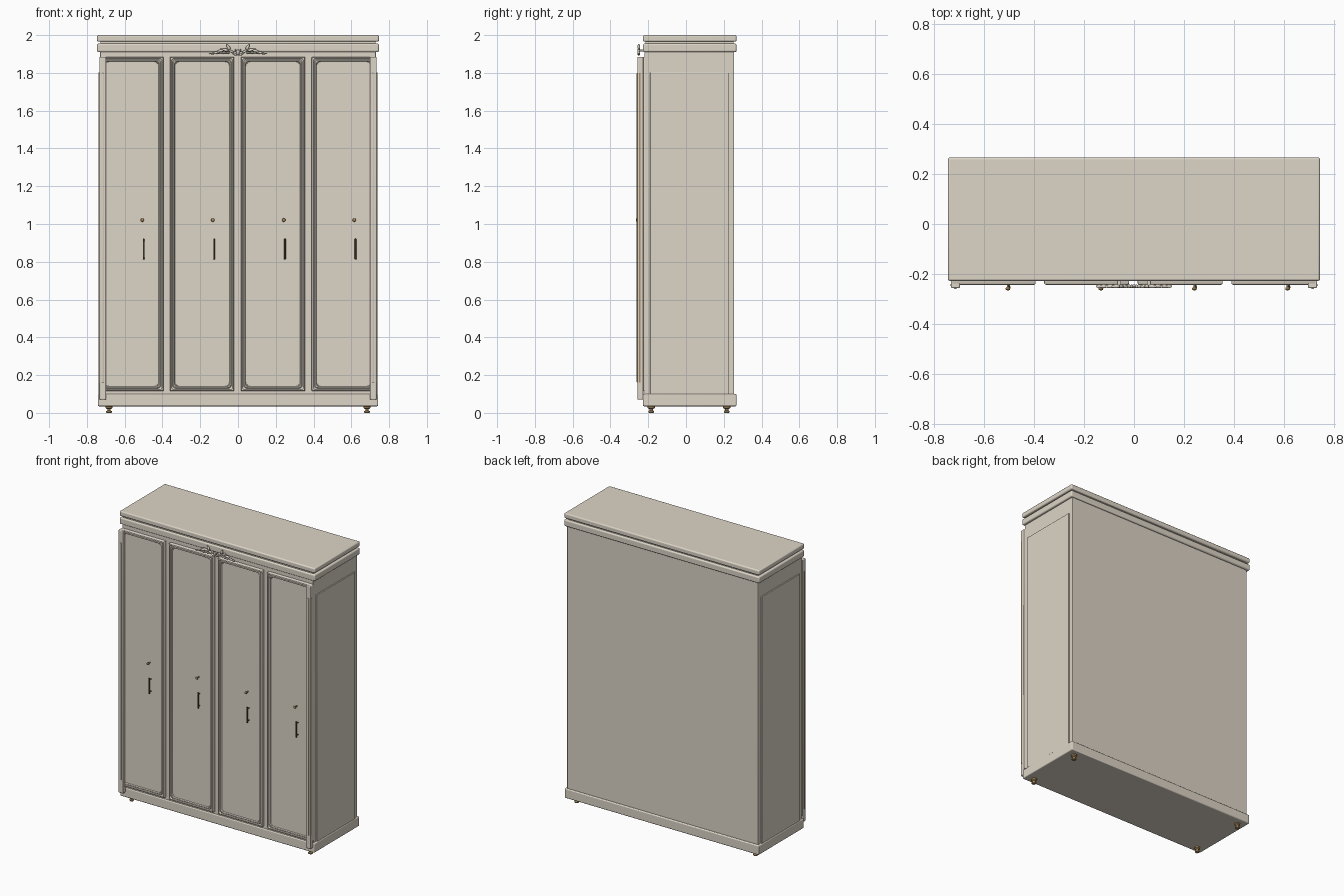
import bpy, bmesh, math
from mathutils import Matrix

if "Cube" in bpy.data.objects:
    bpy.data.objects.remove(bpy.data.objects["Cube"])


def material(name, rgb):
    m = bpy.data.materials.new(name)
    m.diffuse_color = (*rgb, 1)
    m.use_nodes = True
    m.node_tree.nodes["Principled BSDF"].inputs["Base Color"].default_value = m.diffuse_color
    return m


CREAM = material("cream_paint", (0.72, 0.66, 0.57))
BRASS = material("aged_brass", (0.42, 0.27, 0.11))
BRONZE = material("dark_bronze", (0.12, 0.08, 0.04))


def finish(name, bm, mat, bevel=0, segments=3):
    bmesh.ops.recalc_face_normals(bm, faces=bm.faces)
    me = bpy.data.meshes.new(name)
    bm.to_mesh(me)
    bm.free()
    me.materials.append(mat)
    ob = bpy.data.objects.new(name, me)
    bpy.context.collection.objects.link(ob)
    if bevel:
        mod = ob.modifiers.new("bevel", "BEVEL")
        mod.width, mod.segments = bevel, segments
    bpy.ops.object.select_all(action="DESELECT")
    ob.select_set(True)
    bpy.context.view_layer.objects.active = ob
    bpy.ops.object.shade_smooth_by_angle(angle=math.radians(35))
    return ob


def box(name, x, y, z, bevel=0.003, mat=CREAM):
    bm = bmesh.new()
    size = [b - a for a, b in (x, y, z)]
    mid = [(a + b) / 2 for a, b in (x, y, z)]
    bmesh.ops.create_cube(bm, size=1, matrix=Matrix.Translation(mid) @ Matrix.Diagonal((*size, 1)))
    return finish(name, bm, mat, bevel)


def lathe(name, profile, matrix, mat, n=24):
    bm = bmesh.new()
    rings = [[bm.verts.new((r * math.cos(2 * math.pi * i / n), r * math.sin(2 * math.pi * i / n), z))
              for i in range(n)] for r, z in profile]
    for a, b in zip(rings, rings[1:]):
        for i in range(n):
            bm.faces.new((a[i], a[(i + 1) % n], b[(i + 1) % n], b[i]))
    bm.faces.new(rings[0])
    bm.faces.new(rings[-1])
    bm.transform(matrix)
    return finish(name, bm, mat)


def moulded_door(name, x0, x1, z0, z1, profile, n=5):
    # rings of a rounded rectangle: (inset, depth, corner radius)
    bm = bmesh.new()
    rings = []
    for inset, y, r in profile:
        ring = []
        corners = [(x1 - inset - r, z1 - inset - r), (x0 + inset + r, z1 - inset - r),
                   (x0 + inset + r, z0 + inset + r), (x1 - inset - r, z0 + inset + r)]
        for q, (cx, cz) in enumerate(corners):
            for i in range(n + 1):
                a = math.pi / 2 * (q + i / n)
                ring.append(bm.verts.new((cx + r * math.cos(a), y, cz + r * math.sin(a))))
        rings.append(ring)
    m = len(rings[0])
    for a, b in zip(rings, rings[1:]):
        for i in range(m):
            bm.faces.new((a[i], a[(i + 1) % m], b[(i + 1) % m], b[i]))
    bm.faces.new(rings[0])
    bm.faces.new(rings[-1])
    return finish(name, bm, CREAM)


# Carcass, plinth and two-tier cornice
box("carcass", (-0.73, 0.73), (-0.221, 0.255), (0.05, 1.92))
box("plinth", (-0.742, 0.742), (-0.228, 0.267), (0.035, 0.1), 0.006)
box("cornice_lower", (-0.746, 0.746), (-0.228, 0.267), (1.91, 1.955), 0.008)
box("cornice_neck", (-0.728, 0.728), (-0.215, 0.252), (1.95, 1.97))
box("cornice_upper", (-0.746, 0.746), (-0.228, 0.267), (1.965, 2.0), 0.008)

# Doors with stepped mouldings
PROFILE = [(0, -0.219, 0.004), (0, -0.238, 0.004), (0.003, -0.243, 0.006), (0.009, -0.244, 0.010),
           (0.012, -0.239, 0.014), (0.015, -0.238, 0.016), (0.018, -0.242, 0.018),
           (0.022, -0.242, 0.020), (0.026, -0.235, 0.022)]
for i, (x0, x1) in enumerate([(-0.732, -0.394), (-0.360, -0.020), (0.015, 0.355), (0.390, 0.730)]):
    moulded_door(f"door_{i + 1}", x0, x1, 0.115, 1.885, PROFILE)
    # carved corner accents inside each moulding
    for sx, cx in ((1, x0 + 0.032), (-1, x1 - 0.032)):
        for sz, cz in ((1, 0.147), (-1, 1.853)):
            bm = bmesh.new()
            bmesh.ops.create_uvsphere(bm, u_segments=10, v_segments=6, radius=1, matrix=(
                Matrix.Translation((cx, -0.236, cz)) @ Matrix.Rotation(sx * sz * math.pi / 4, 4, "Y")
                @ Matrix.Diagonal((0.012, 0.004, 0.003, 1))))
            finish(f"door_{i + 1}_corner_accent", bm, CREAM)

# Side panels and front pilasters
for s, side in ((-1, "left"), (1, "right")):
    box(f"{side}_side_panel", sorted((s * 0.72, s * 0.738)), (-0.19, 0.226), (0.098, 1.802), 0.002)
    box(f"{side}_pilaster", sorted((s * 0.698, s * 0.734)), (-0.257, -0.226), (0.07, 1.885), 0.005)
    box(f"{side}_pilaster_bead", sorted((s * 0.711, s * 0.721)), (-0.261, -0.25), (0.16, 1.8), 0.004)
    box(f"{side}_pilaster_inlay", sorted((s * 0.730, s * 0.7355)), (-0.248, -0.24), (0.16, 1.8), 0.001, BRASS)

# Knobs and pull handles
KNOB = [(0.004, 0), (0.004, 0.018), (0.008, 0.021), (0.0095, 0.025), (0.008, 0.029), (0.003, 0.031)]
for i, x in enumerate((-0.506, -0.133, 0.242, 0.616)):
    lathe(f"knob_{i + 1}", KNOB, Matrix.Translation((x, -0.235, 1.021)) @ Matrix.Rotation(math.pi / 2, 4, "X"), BRASS)
    box(f"handle_{i + 1}", (x + 0.002, x + 0.011), (-0.259, -0.250), (0.812, 0.922), 0.003, BRONZE)
    for z in (0.825, 0.909):
        box(f"handle_{i + 1}_post", (x + 0.004, x + 0.009), (-0.252, -0.233), (z - 0.003, z + 0.003), 0.001, BRONZE)

# Turned feet
FOOT = [(0.012, 0), (0.015, 0.003), (0.015, 0.009), (0.009, 0.013), (0.009, 0.020), (0.019, 0.026), (0.019, 0.037)]
for x in (-0.683, 0.683):
    for y in (-0.184, 0.216):
        lathe("foot", FOOT, Matrix.Translation((x, y, 0)), BRASS, 20)


# Carved leaf ornament on the cornice: leaves (x, z, length, width, angle)
def leaf(name, x, z, length, width, deg):
    bm = bmesh.new()
    bmesh.ops.create_uvsphere(bm, u_segments=16, v_segments=10, radius=1)
    for v in bm.verts:
        v.co.z *= 1 - 0.45 * v.co.x
    bm.transform(Matrix.Translation((x, -0.25, z)) @ Matrix.Rotation(-math.radians(deg), 4, "Y")
                 @ Matrix.Diagonal((length, 0.007, width, 1)))
    finish(name, bm, CREAM)


LEAVES = [(0.022, 1.902, 0.017, 0.005, 30), (0.040, 1.916, 0.018, 0.006, 30), (0.052, 1.938, 0.017, 0.008, 65),
          (0.072, 1.923, 0.021, 0.007, 15), (0.062, 1.905, 0.018, 0.005, -8), (0.096, 1.916, 0.022, 0.007, -15),
          (0.095, 1.903, 0.017, 0.004, 0), (0.122, 1.906, 0.018, 0.006, -12), (0.140, 1.902, 0.013, 0.004, 0)]
for x, z, l, w, a in LEAVES:
    leaf("ornament_leaf_right", x, z, l, w, a)
    leaf("ornament_leaf_left", -x, z, l, w, 180 - a)
leaf("ornament_centre_bud", 0, 1.907, 0.016, 0.009, -90)
for s in (-1, 1):
    leaf("ornament_centre_petal", s * 0.009, 1.916, 0.012, 0.005, 90 - s * 35)
    box("ornament_mount", (s * 0.06 - 0.008, s * 0.06 + 0.008), (-0.248, -0.225), (1.914, 1.924), 0.002)
